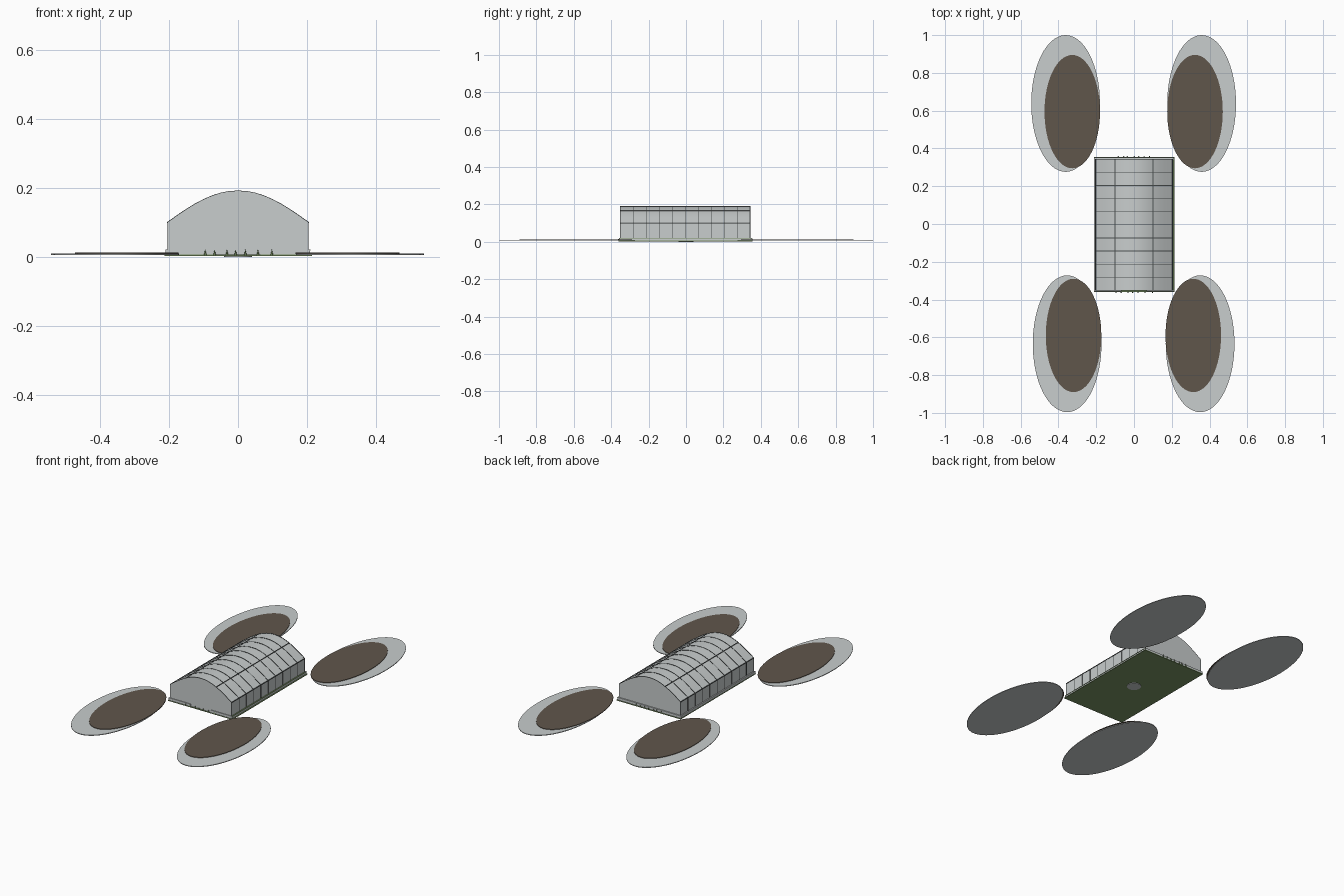
import bpy, bmesh, math, random
from mathutils import Vector

random.seed(4)
if "Cube" in bpy.data.objects:
    bpy.data.objects.remove(bpy.data.objects["Cube"], do_unlink=True)


def material(name, rgb):
    m = bpy.data.materials.new(name)
    m.use_nodes = True
    m.diffuse_color = (*rgb, 1)
    m.node_tree.nodes["Principled BSDF"].inputs["Base Color"].default_value = (*rgb, 1)
    return m


PALE = material("pale grey", (0.58, 0.61, 0.61))
FRAME = material("dark frame", (0.07, 0.08, 0.08))
SOIL = material("brown soil", (0.117, 0.093, 0.071))
GRASS = material("grass green", (0.2, 0.3, 0.13))


def finish(name, bm, mat, smooth=False):
    bmesh.ops.recalc_face_normals(bm, faces=bm.faces[:])
    mesh = bpy.data.meshes.new(name)
    bm.to_mesh(mesh)
    bm.free()
    mesh.materials.append(mat)
    ob = bpy.data.objects.new(name, mesh)
    bpy.context.collection.objects.link(ob)
    if smooth:
        bpy.ops.object.select_all(action='DESELECT')
        ob.select_set(True)
        bpy.context.view_layer.objects.active = ob
        bpy.ops.object.shade_smooth_by_angle(angle=math.radians(30))
    return ob


def add_box(bm, low, high):
    low, high = Vector(low), Vector(high)
    verts = bmesh.ops.create_cube(bm, size=1)["verts"]
    for v in verts:
        v.co = (low + high) / 2 + Vector(a * b for a, b in zip(v.co, high - low))


def boxes(name, mat, *bounds):
    bm = bmesh.new()
    for low, high in bounds:
        add_box(bm, low, high)
    return finish(name, bm, mat)


def disc(name, mat, center, radii, z0, z1):
    bm = bmesh.new()
    bmesh.ops.create_cone(bm, cap_ends=True, segments=64, radius1=1, radius2=1, depth=1)
    for v in bm.verts:
        v.co = (center[0] + v.co.x * radii[0], center[1] + v.co.y * radii[1],
                z0 if v.co.z < 0 else z1)
    return finish(name, bm, mat, True)


# Vault section: right eave to crown, mirrored to the left eave
FRONT, BACK, HALF = -0.353, 0.344, 0.204
half = [(HALF, 0.1), (0.16, 0.131), (0.125, 0.153), (0.1, 0.166),
        (0.075, 0.177), (0.05, 0.185), (0.025, 0.19), (0, 0.191)]
arch = half + [(-x, z) for x, z in reversed(half[:-1])]
section = [(HALF, 0.006)] + arch + [(-HALF, 0.006)]


def extrude_loop(bm, loop, y0, y1):
    face = bm.faces.new([bm.verts.new((x, y0, z)) for x, z in loop])
    moved = bmesh.ops.extrude_face_region(bm, geom=[face])["geom"]
    for v in moved:
        if isinstance(v, bmesh.types.BMVert):
            v.co.y = y1


# Hall body
bm = bmesh.new()
extrude_loop(bm, section, FRONT, BACK)
finish("hall_shell", bm, PALE, True)

# Arched ribs standing just proud of the roof and walls
PROUD = 0.0015
bm = bmesh.new()
outer = [(x * (1 + PROUD / HALF), z + (PROUD if z > 0.05 else 0)) for x, z in section]
BAYS = 10
for i in range(BAYS + 1):
    y = FRONT + 0.0015 + (BACK - FRONT - 0.003) * i / BAYS
    rows = [[bm.verts.new((x, y + side, z)) for x, z in loop]
            for loop, side in ((section, -0.0017), (outer, -0.0017),
                               (outer, 0.0017), (section, 0.0017))]
    for a, b in zip(rows, rows[1:]):
        for k in range(len(section) - 1):
            bm.faces.new((a[k], a[k + 1], b[k + 1], b[k]))
finish("arched_ribs", bm, FRAME)

# Long rails at the eaves and on the roof
rails = []
for s in (-1, 1):
    for x, z in ((HALF, 0.1), (0.1, 0.166)):
        rails.append(((s * x - 0.002, FRONT, z - 0.002), (s * x + 0.002, BACK, z + 0.002)))
boxes("roof_rails", FRAME, *rails)

# Grass floor, plinth with a front gap, and grass ledge on one side
boxes("floor", GRASS, ((-0.213, -0.36, 0.003), (0.215, 0.355, 0.007)))
boxes("plinth", PALE,
      ((-0.211, -0.357, 0.004), (-0.2, 0.351, 0.021)),
      ((0.2, -0.357, 0.004), (0.209, 0.351, 0.02)),
      ((-0.211, 0.34, 0.004), (0.209, 0.351, 0.021)),
      ((-0.211, -0.357, 0.004), (-0.065, -0.35, 0.021)),
      ((0.065, -0.357, 0.004), (0.209, -0.35, 0.021)))
boxes("grass_ledge", GRASS, ((0.204, -0.357, 0.018), (0.211, 0.352, 0.021)))
disc("center_pad", PALE, (0, 0), (0.04, 0.04), 0, 0.02)

# Small grass tufts by the end walls
bm = bmesh.new()
for y in (-0.361, 0.356):
    for i in range(7):
        x = -0.09 + 0.03 * i + random.uniform(-0.01, 0.01)
        tuft = bmesh.ops.create_cone(bm, cap_ends=True, segments=5, radius1=0.004,
                                     radius2=0, depth=0.016)["verts"]
        bmesh.ops.translate(bm, verts=tuft, vec=(x, y, 0.014))
finish("grass_tufts", bm, GRASS)

# Four oval beds, each a pale disc with a brown patch near the hall
beds = {"back_right": (-0.362, 0.638, 0.035, -0.043),
        "back_left": (0.358, 0.638, -0.035, -0.043),
        "front_right": (-0.354, -0.634, 0.034, 0.044),
        "front_left": (0.35, -0.634, -0.036, 0.044)}
for name, (x, y, dx, dy) in beds.items():
    disc(name + "_bed", PALE, (x, y), (0.182, 0.362), 0.006, 0.01)
    disc(name + "_soil", SOIL, (x + dx, y + dy), (0.147, 0.3), 0.009, 0.013)
